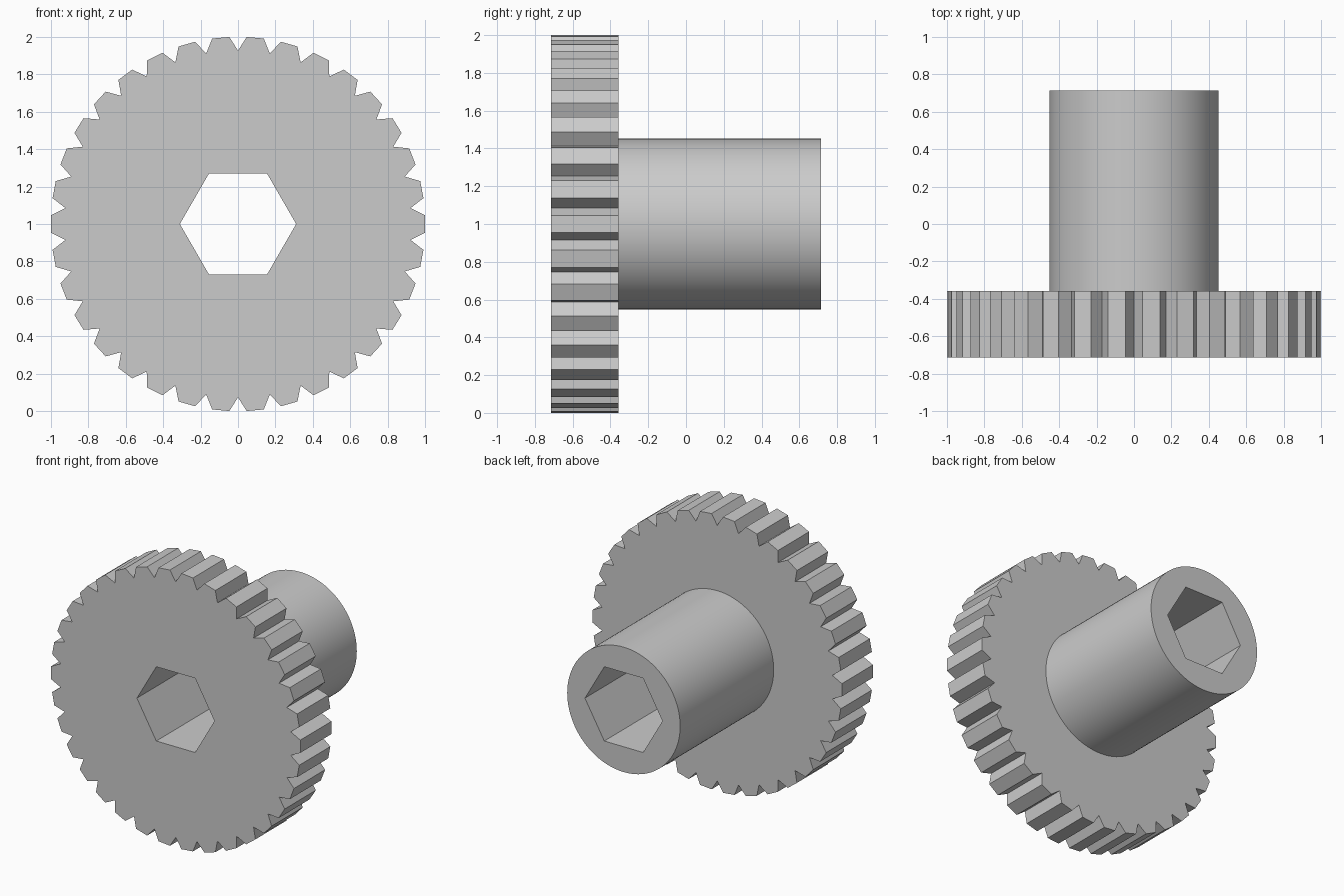
import bpy
import bmesh
from math import sin, cos, pi
from mathutils import Vector

cube = bpy.data.objects.get("Cube")
if cube:
    bpy.data.objects.remove(cube, do_unlink=True)

TEETH = 34
ROOT_R, TIP_R = 0.927, 1.001
HUB_R, BORE_R = 0.453, 0.311
FRONT, STEP, BACK = -0.714, -0.358, 0.714   # depths of the three flat faces


# Cross-sections as (radius, angle) lists, angle measured from straight up
def gear_profile():
    pitch = 2 * pi / TEETH
    points = []
    for i in range(TEETH):
        points += [(ROOT_R, i * pitch),
                   (TIP_R, (i + 0.25) * pitch),
                   (TIP_R, (i + 0.75) * pitch)]
    return points


def polygon(radius, sides, turn=0):
    return [(radius, turn + 2 * pi * i / sides) for i in range(sides)]


bm = bmesh.new()


def loop(profile, y):
    verts = [bm.verts.new((r * sin(a), y, 1 + r * cos(a))) for r, a in profile]
    for i, v in enumerate(verts):
        bm.edges.new((v, verts[i - 1]))
    return verts


def wall(a, b):
    for i in range(len(a)):
        bm.faces.new((a[i - 1], a[i], b[i], b[i - 1]))


def cap(outer, inner):
    ring = set(outer) | set(inner)
    edges = [e for e in bm.edges if e.verts[0] in ring and e.verts[1] in ring]
    bmesh.ops.triangle_fill(bm, use_beauty=True, edges=edges, normal=Vector((0, -1, 0)))


gear, hub, bore = gear_profile(), polygon(HUB_R, 96), polygon(BORE_R, 6, pi / 2)
gear_front, gear_back = loop(gear, FRONT), loop(gear, STEP)
hub_front, hub_back = loop(hub, STEP), loop(hub, BACK)
bore_front, bore_back = loop(bore, FRONT), loop(bore, BACK)

# Flat annular faces, then the toothed rim, hub barrel and hexagonal bore
cap(gear_front, bore_front)
cap(gear_back, hub_front)
cap(hub_back, bore_back)
wall(gear_front, gear_back)
wall(hub_front, hub_back)
wall(bore_front, bore_back)
bmesh.ops.recalc_face_normals(bm, faces=bm.faces)

mesh = bpy.data.meshes.new("gear_with_hub")
bm.to_mesh(mesh)
bm.free()
wheel = bpy.data.objects.new("gear_with_hub", mesh)
bpy.context.collection.objects.link(wheel)

# Plain grey material
grey = bpy.data.materials.new("plain grey")
grey.use_nodes = True
colour = (0.6, 0.6, 0.6, 1)
grey.diffuse_color = colour
grey.node_tree.nodes["Principled BSDF"].inputs["Base Color"].default_value = colour
mesh.materials.append(grey)

# Smooth barrel, crisp teeth and bore
bpy.ops.object.select_all(action="DESELECT")
wheel.select_set(True)
bpy.context.view_layer.objects.active = wheel
bpy.ops.object.shade_smooth_by_angle(angle=pi / 18)
